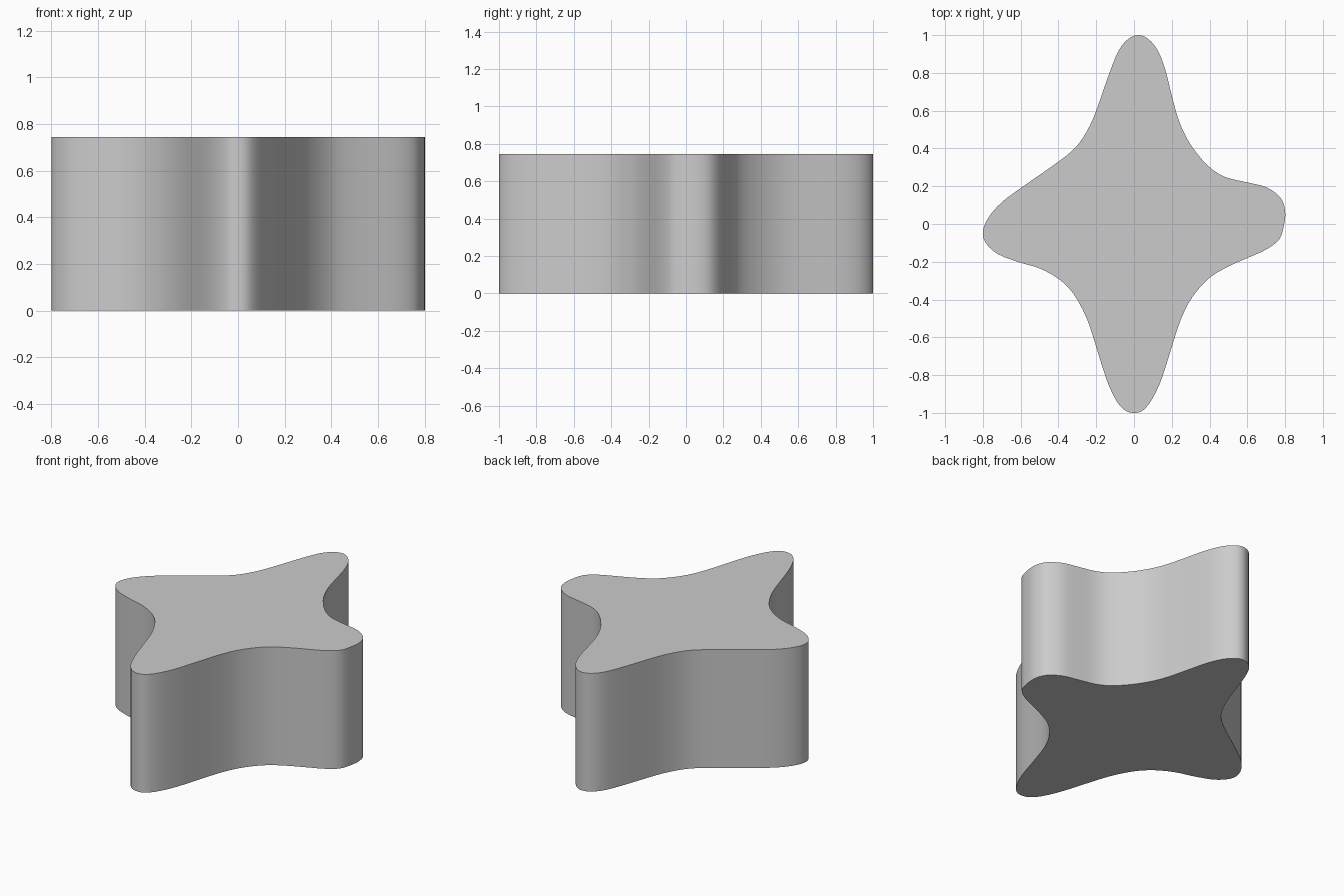
import bpy, bmesh
from mathutils import Vector

if "Cube" in bpy.data.objects:
    bpy.data.objects.remove(bpy.data.objects["Cube"])

HEIGHT = 0.745
STEPS = 3

# Outline control points, counter-clockwise from the front tip
OUTLINE = [
    (0, -1), (.05, -.985), (.10, -.92), (.15, -.81), (.20, -.65), (.25, -.50),
    (.31, -.385), (.40, -.285), (.50, -.225), (.60, -.18), (.70, -.135),
    (.77, -.08), (.795, 0), (.80, .07), (.775, .14), (.70, .195), (.60, .22),
    (.48, .25), (.39, .31), (.30, .42), (.24, .54), (.20, .68), (.165, .82),
    (.125, .92), (.075, .98), (.025, 1), (-.03, .98), (-.08, .92), (-.13, .80),
    (-.20, .60), (-.25, .49), (-.31, .405), (-.40, .33), (-.60, .19),
    (-.70, .115), (-.77, .035), (-.80, -.04), (-.785, -.10), (-.72, -.16),
    (-.60, -.205), (-.50, -.235), (-.40, -.29), (-.32, -.37), (-.25, -.50),
    (-.20, -.65), (-.15, -.81), (-.10, -.925), (-.05, -.985),
]


def smooth_loop(points, steps):
    """Closed Catmull-Rom curve through the points."""
    pts = [Vector(p) for p in points]
    n = len(pts)
    loop = []
    for i in range(n):
        a, b, c, d = (pts[(i + k) % n] for k in (-1, 0, 1, 2))
        for s in range(steps):
            t = s / steps
            loop.append(0.5 * (2 * b + (c - a) * t
                               + (2 * a - 5 * b + 4 * c - d) * t ** 2
                               + (3 * b - a - 3 * c + d) * t ** 3))
    return loop


# Four-lobed block: outline face pulled straight up
bm = bmesh.new()
base = bm.faces.new([bm.verts.new((p.x, p.y, 0)) for p in smooth_loop(OUTLINE, STEPS)])
pulled = bmesh.ops.extrude_face_region(bm, geom=[base], use_keep_orig=True)
top = [v for v in pulled["geom"] if isinstance(v, bmesh.types.BMVert)]
bmesh.ops.translate(bm, verts=top, vec=(0, 0, HEIGHT))
bmesh.ops.recalc_face_normals(bm, faces=bm.faces)
mesh = bpy.data.meshes.new("star_block")
bm.to_mesh(mesh)
bm.free()

block = bpy.data.objects.new("star_block", mesh)
bpy.context.collection.objects.link(block)

grey = bpy.data.materials.new("light_grey")
grey.diffuse_color = (0.6, 0.6, 0.6, 1)
grey.use_nodes = True
grey.node_tree.nodes["Principled BSDF"].inputs["Base Color"].default_value = grey.diffuse_color
mesh.materials.append(grey)

# Smooth walls, sharp rims
bpy.context.view_layer.objects.active = block
block.select_set(True)
bpy.ops.object.shade_smooth_by_angle(angle=0.52)
